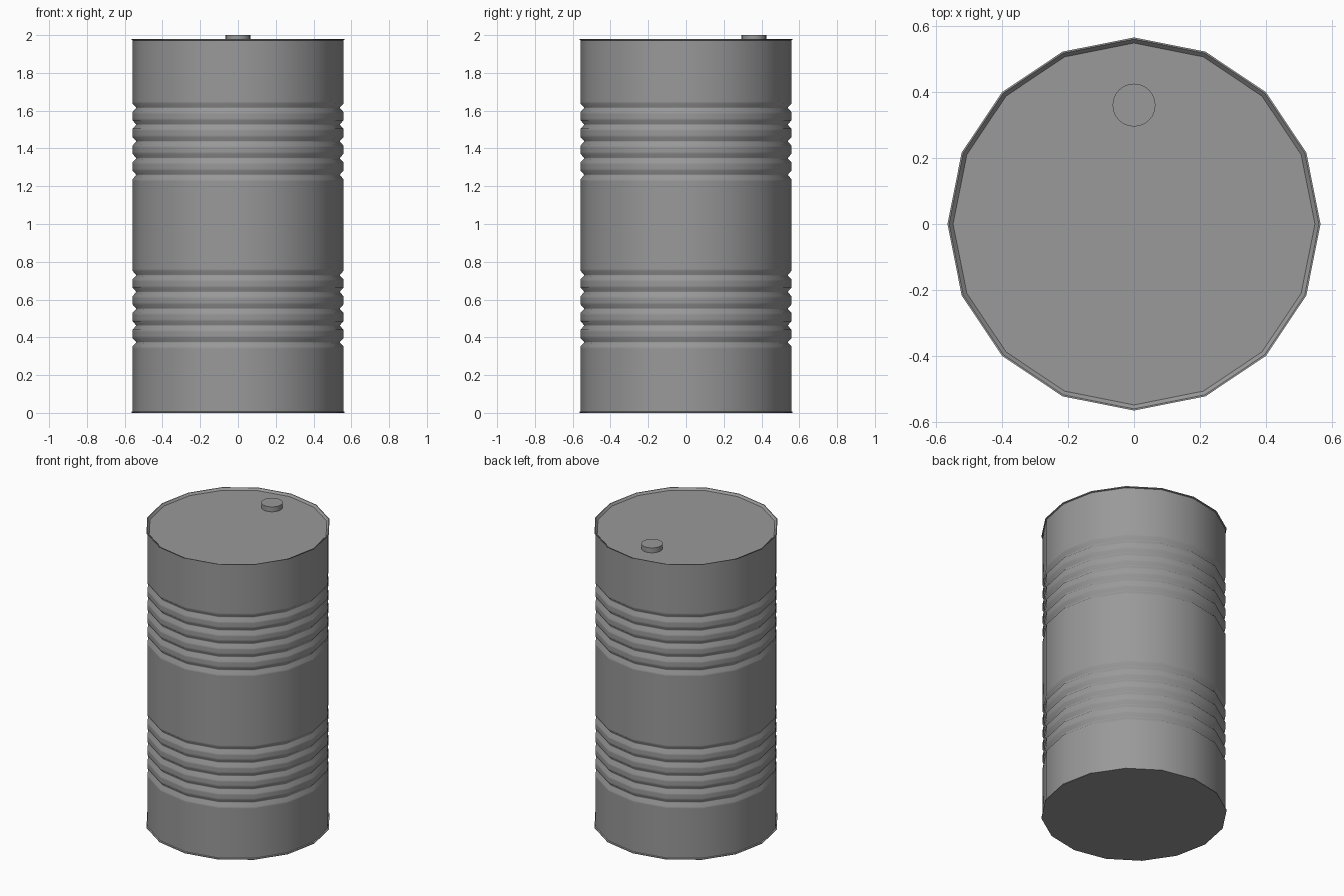
import bpy, bmesh, math

if "Cube" in bpy.data.objects:
    bpy.data.objects.remove(bpy.data.objects["Cube"])

SIDES = 16

# Dark painted steel
steel = bpy.data.materials.new("dark_steel")
steel.diffuse_color = (0.32, 0.32, 0.32, 1)
steel.use_nodes = True
steel.node_tree.nodes["Principled BSDF"].inputs["Base Color"].default_value = steel.diffuse_color


def lathe(name, profile, sides, centre=(0, 0), smooth=60):
    """Spin (radius, z) points into a closed solid with flat n-gon ends."""
    bm = bmesh.new()
    rings = []
    for r, z in profile:
        rings.append([bm.verts.new((r * math.cos(2 * math.pi * i / sides),
                                    r * math.sin(2 * math.pi * i / sides), z))
                      for i in range(sides)])
    for a, b in zip(rings, rings[1:]):
        for i in range(sides):
            j = (i + 1) % sides
            bm.faces.new((a[i], a[j], b[j], b[i]))
    bm.faces.new(rings[0][::-1])
    bm.faces.new(rings[-1])
    mesh = bpy.data.meshes.new(name)
    bm.to_mesh(mesh)
    bm.free()
    mesh.materials.append(steel)
    obj = bpy.data.objects.new(name, mesh)
    obj.location = (*centre, 0)
    bpy.context.collection.objects.link(obj)
    bpy.ops.object.select_all(action='DESELECT')
    obj.select_set(True)
    bpy.context.view_layer.objects.active = obj
    bpy.ops.object.shade_smooth_by_angle(angle=math.radians(smooth))
    return obj


# Drum wall: thin flared rims at both ends and two groups of five V grooves,
# each groove flanked by support loops so the plain wall shades evenly
R, RIM, GROOVE = 0.558, 0.565, 0.541
profile = [(RIM, 0.0), (RIM, 0.005), (R, 0.008), (R, 0.02)]
for start in (0.374, 1.26):
    for k in range(5):
        z = start + k * 0.0888
        profile += [(R, z - 0.034), (R, z - 0.022), (GROOVE, z - 0.003),
                    (GROOVE, z + 0.003), (R, z + 0.022), (R, z + 0.034)]
# Top rim with the lid set slightly below it
profile += [(R, 1.960), (R, 1.972), (RIM, 1.975), (RIM, 1.98),
            (0.560, 1.98), (0.548, 1.967)]
lathe("drum_body", profile, SIDES, smooth=42)

# Filler cap on the lid
lathe("filler_cap", [(0.065, 1.962), (0.065, 2.0)], 24, (0, 0.36), 40)
